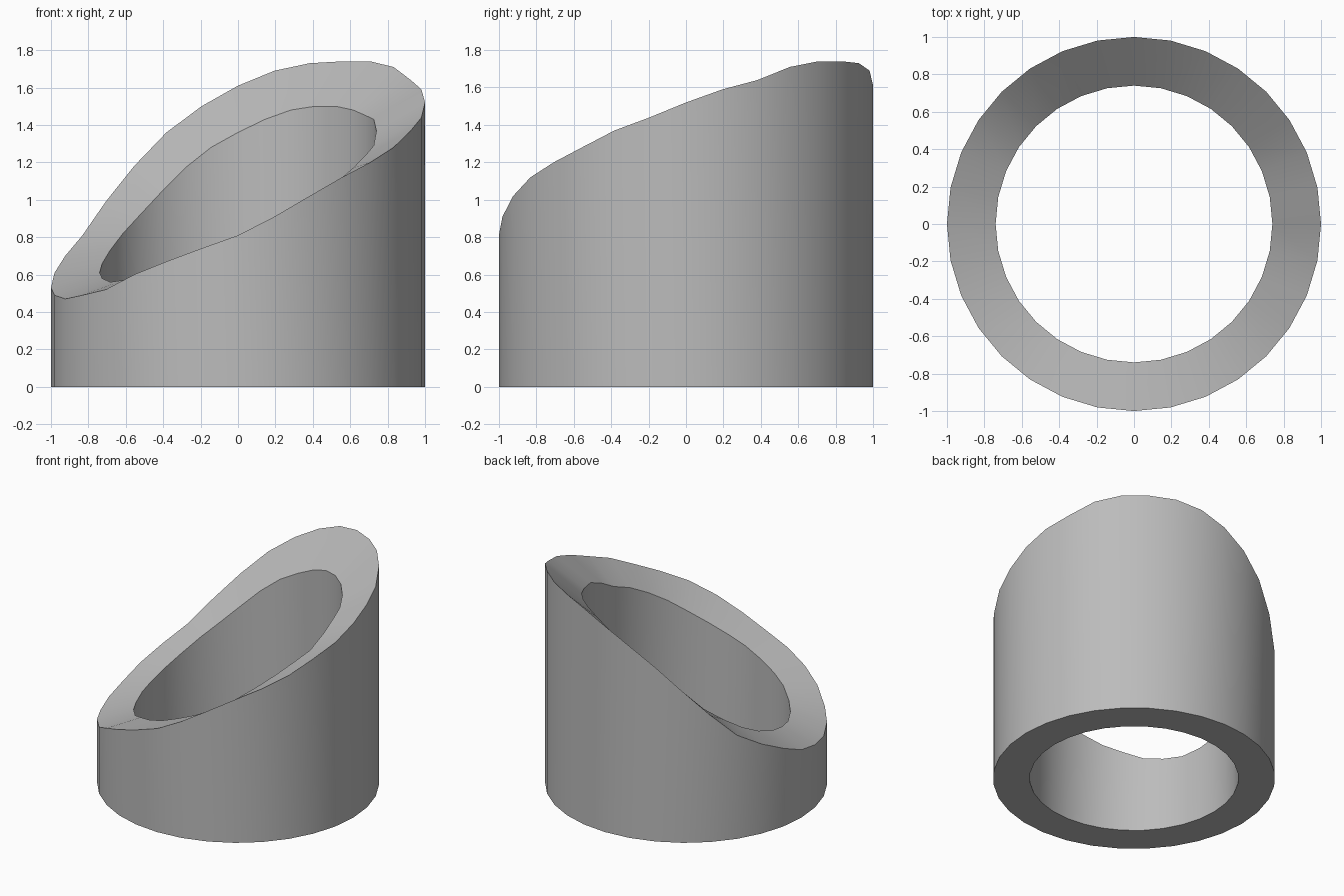
import bpy
import bmesh
import math

cube = bpy.data.objects.get("Cube")
if cube:
    bpy.data.objects.remove(cube, do_unlink=True)

SIDES = 32
OUTER_RADIUS = 1.0
INNER_RADIUS = 0.74

# Heights of the curved slanted cut, counter-clockwise from +x
outer_rim = [1.52, 1.59, 1.64, 1.71, 1.74, 1.74, 1.73, 1.69,
             1.61, 1.5, 1.36, 1.18, 0.99, 0.81, 0.7, 0.61,
             0.53, 0.49, 0.47, 0.49, 0.52, 0.6, 0.67, 0.74,
             0.81, 0.91, 1.02, 1.12, 1.2, 1.28, 1.37, 1.44]
inner_rim = [1.37, 1.43, 1.45, 1.48, 1.5, 1.5, 1.48, 1.43,
             1.36, 1.28, 1.17, 1.04, 0.92, 0.82, 0.73, 0.66,
             0.61, 0.58, 0.56, 0.57, 0.59, 0.64, 0.68, 0.73,
             0.79, 0.85, 0.92, 1.0, 1.09, 1.17, 1.24, 1.29]


def make_material(name, color):
    material = bpy.data.materials.new(name)
    material.use_nodes = True
    material.diffuse_color = color
    shader = material.node_tree.nodes["Principled BSDF"]
    shader.inputs["Base Color"].default_value = color
    return material


def make_ring(bm, radius, heights):
    """One closed loop of vertices around the tube axis."""
    ring = []
    for i, height in enumerate(heights):
        angle = math.tau * i / SIDES
        ring.append(bm.verts.new((radius * math.cos(angle),
                                  radius * math.sin(angle), height)))
    return ring


def bridge(bm, first, second):
    """Quad strip between two loops."""
    for i in range(SIDES):
        j = (i + 1) % SIDES
        bm.faces.new((first[i], first[j], second[j], second[i]))


# Thick tube: outer wall, cut rim, bore and base
bm = bmesh.new()
flat = [0.0] * SIDES
loops = [make_ring(bm, OUTER_RADIUS, flat),
         make_ring(bm, OUTER_RADIUS, outer_rim),
         make_ring(bm, INNER_RADIUS, inner_rim),
         make_ring(bm, INNER_RADIUS, flat)]
for index, loop in enumerate(loops):
    bridge(bm, loop, loops[(index + 1) % len(loops)])
bmesh.ops.recalc_face_normals(bm, faces=bm.faces)

mesh = bpy.data.meshes.new("slanted_tube")
bm.to_mesh(mesh)
bm.free()
mesh.materials.append(make_material("light_gray", (0.5, 0.5, 0.5, 1.0)))

tube = bpy.data.objects.new("slanted_tube", mesh)
bpy.context.collection.objects.link(tube)

# Smooth walls with crisp rim edges
bpy.ops.object.select_all(action="DESELECT")
tube.select_set(True)
bpy.context.view_layer.objects.active = tube
bpy.ops.object.shade_smooth_by_angle(angle=math.radians(30))
